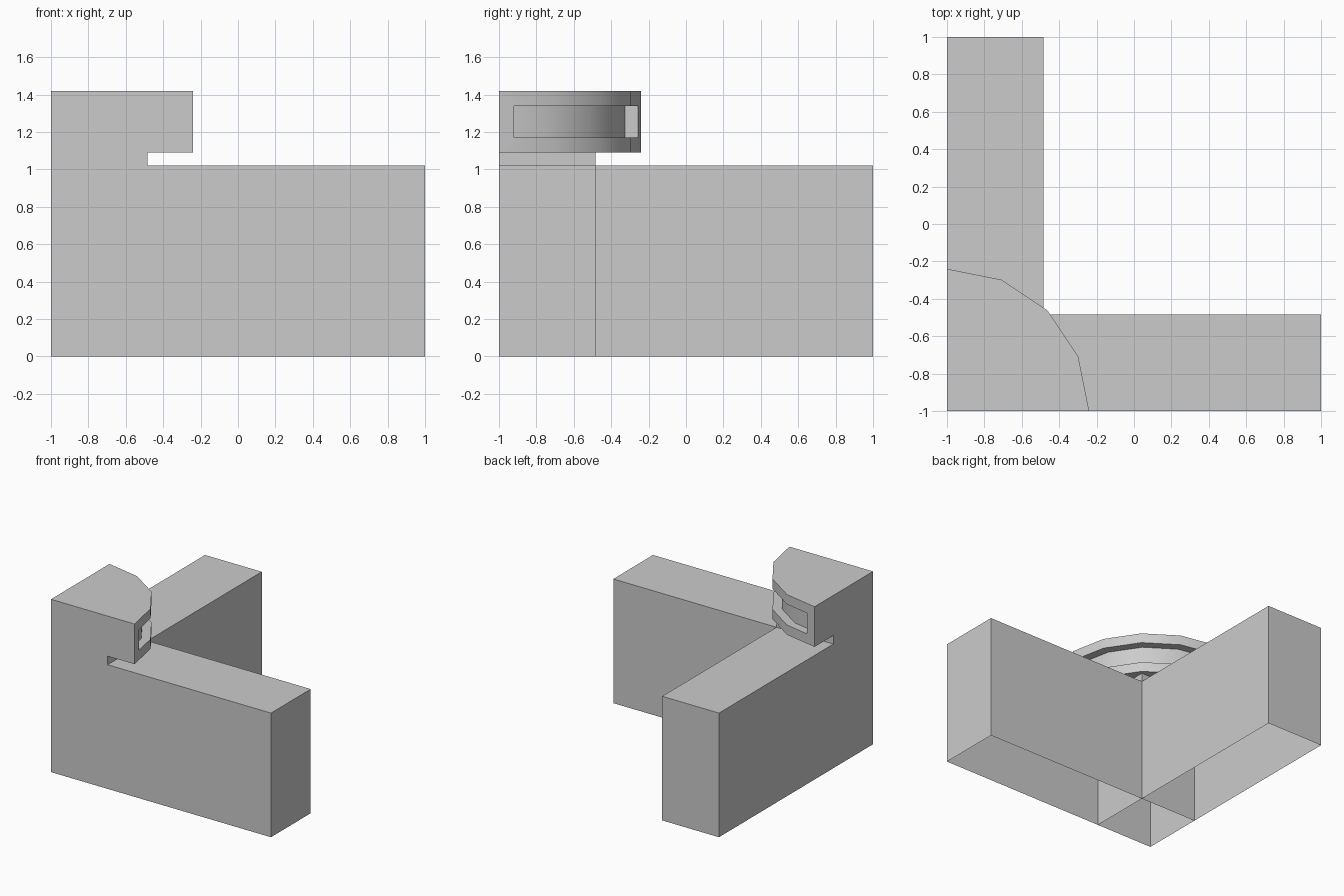
import bpy, bmesh
from math import cos, sin, radians

if "Cube" in bpy.data.objects:
    bpy.data.objects.remove(bpy.data.objects["Cube"])

IN = -0.484     # inner face of the walls
TOP = 1.02      # wall height


def prism(name, pts, z0, z1, skip=(), top=True, bottom=True):
    """Extrude an outline (counter-clockwise) upward; skip lists side faces to leave open."""
    bm = bmesh.new()
    lo = [bm.verts.new((x, y, z0)) for x, y in pts]
    hi = [bm.verts.new((x, y, z1)) for x, y in pts]
    n = len(pts)
    for i in range(n):
        if i not in skip:
            j = (i + 1) % n
            bm.faces.new((lo[i], lo[j], hi[j], hi[i]))
    if top:
        bm.faces.new(hi)
    if bottom:
        bm.faces.new(lo[::-1])
    me = bpy.data.meshes.new(name)
    bm.to_mesh(me)
    bm.free()
    ob = bpy.data.objects.new(name, me)
    bpy.context.collection.objects.link(ob)
    return ob


def rect(x0, y0, x1, y1):
    return [(x0, y0), (x1, y0), (x1, y1), (x0, y1)]


def arc(r, angles):
    return [(-1 + r * cos(radians(a)), -1 + r * sin(radians(a))) for a in angles]


# Two hollow walls, open underneath and where they meet the corner post
prism("front_wall", rect(IN, -1, 1, IN), 0, TOP, skip=(3,), bottom=False)
prism("side_wall", rect(-1, IN, IN, 1), 0, TOP, skip=(0,), bottom=False)

# Hollow corner post, rising slightly above the walls as a neck
prism("corner_post", rect(-1, -1, IN, IN), 0, 1.09, top=False, bottom=False)

# Quarter-round cap
R = 0.76
cap = prism("corner_cap", [(-1, -1)] + arc(R, (0, 22.5, 45, 67.5, 90)), 1.09, 1.42)

# Groove around the curved side of the cap, stopping short of both ends
r, m = 0.69, -0.92
e = -1 + r - 0.08 * 0.199
inner = [(m, e)] + arc(r, (67.5, 45, 22.5)) + [(e, m)]
cutter = prism("groove_cutter", inner + [(0, m), (0, 0), (m, 0)], 1.17, 1.34)
cutter.hide_render = True
mod = cap.modifiers.new("groove", 'BOOLEAN')
mod.operation = 'DIFFERENCE'
mod.solver = 'EXACT'
mod.object = cutter
bpy.context.view_layer.objects.active = cap
cap.select_set(True)
bpy.ops.object.modifier_apply(modifier=mod.name)
bpy.data.objects.remove(cutter)
bpy.ops.object.shade_smooth_by_angle(angle=radians(30))
